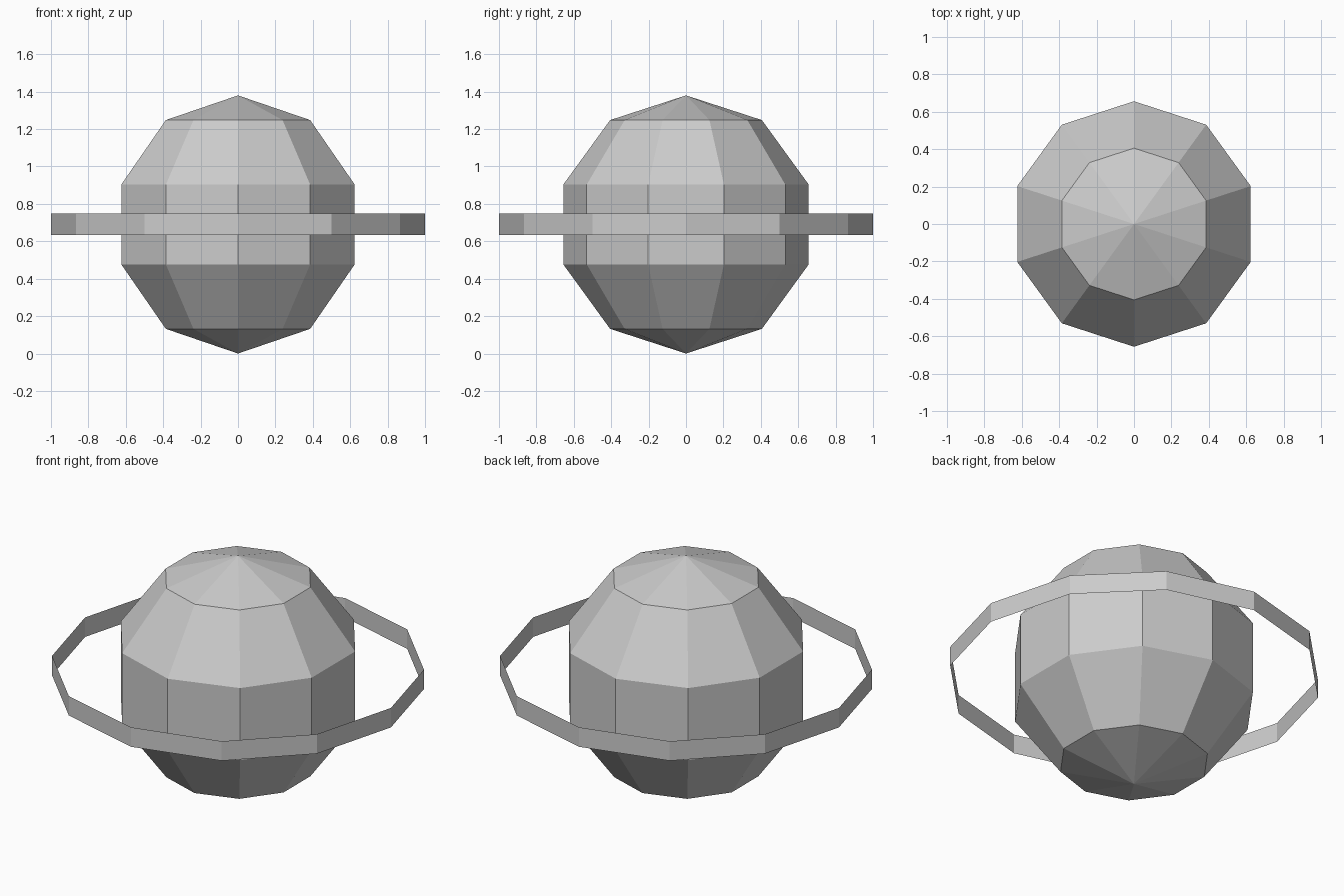
import bpy

if "Cube" in bpy.data.objects:
    bpy.data.objects.remove(bpy.data.objects["Cube"])

R = 0.69  # globe radius, also the height of its centre

# Faceted globe: ten segments, five rings
bpy.ops.mesh.primitive_uv_sphere_add(segments=10, ring_count=5, radius=R, location=(0, 0, R))
globe = bpy.context.object
globe.name = "globe"

# Thin open band circling the globe, twelve sides with corners on the axes
bpy.ops.mesh.primitive_cylinder_add(vertices=12, radius=1.0, depth=0.115,
                                    end_fill_type='NOTHING', location=(0, 0, R))
band = bpy.context.object
band.name = "orbit_band"

for part in (globe, band):
    part.data.shade_flat()
